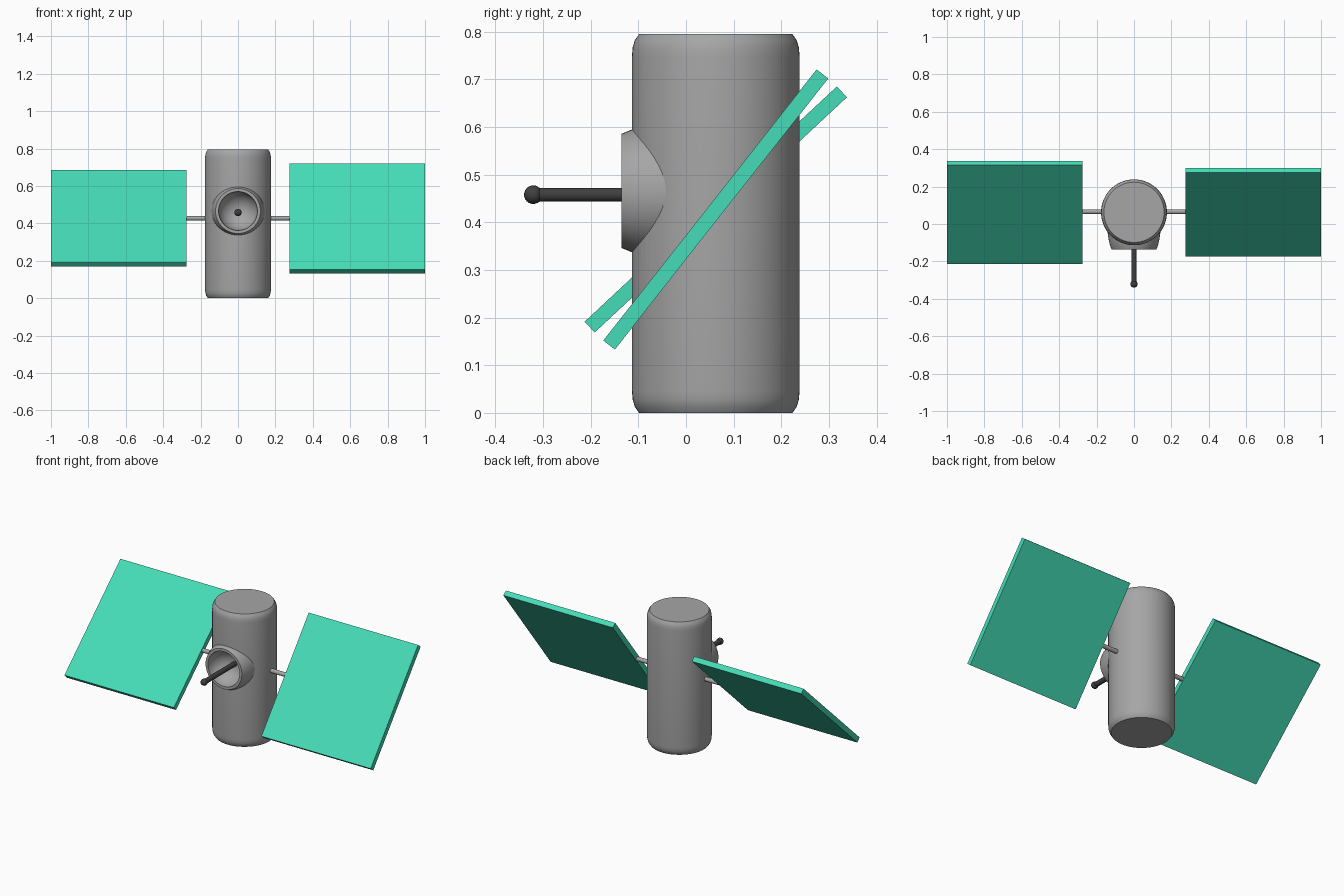
import bpy, bmesh, math
from mathutils import Matrix, Vector

if "Cube" in bpy.data.objects:
    bpy.data.objects.remove(bpy.data.objects["Cube"])

CY, CZ = 0.0625, 0.427      # body axis and panel pivot height


def material(name, rgb):
    m = bpy.data.materials.new(name)
    m.diffuse_color = (*rgb, 1)
    m.use_nodes = True
    m.node_tree.nodes["Principled BSDF"].inputs["Base Color"].default_value = m.diffuse_color
    return m


GREY = material("metal grey", (0.38, 0.38, 0.38))
DARK = material("dark grey", (0.05, 0.05, 0.05))
TEAL = material("panel teal", (0.06, 0.72, 0.48))


def finish(bm, name, mat, smooth=True):
    bmesh.ops.recalc_face_normals(bm, faces=bm.faces)
    me = bpy.data.meshes.new(name)
    bm.to_mesh(me)
    bm.free()
    me.materials.append(mat)
    ob = bpy.data.objects.new(name, me)
    bpy.context.collection.objects.link(ob)
    if smooth:
        shade(ob)
    return ob


def shade(ob):
    bpy.ops.object.select_all(action='DESELECT')
    ob.select_set(True)
    bpy.context.view_layer.objects.active = ob
    bpy.ops.object.shade_smooth_by_angle(angle=math.radians(35))


def lathe(name, profile, matrix, mat, sides=48):
    """Revolve (radius, height) points about z, then place with matrix."""
    bm = bmesh.new()
    rings = []
    for r, h in profile:
        if r == 0:
            rings.append([bm.verts.new((0, 0, h))] * sides)
        else:
            rings.append([bm.verts.new((r * math.cos(2 * math.pi * i / sides),
                                        r * math.sin(2 * math.pi * i / sides), h))
                          for i in range(sides)])
    for a, b in zip(rings, rings[1:]):
        for i in range(sides):
            j = (i + 1) % sides
            bm.faces.new(list(dict.fromkeys((a[i], a[j], b[j], b[i]))))
    bm.transform(matrix)
    return finish(bm, name, mat)


# Frame whose local z points to the front (-y)
def facing_front(z):
    return Matrix.Translation((0, 0, z)) @ Matrix.Rotation(math.pi / 2, 4, 'X')


# Body with rounded rims
half = [(0, 0), (0.161, 0), (0.17, 0.013), (0.1745, 0.028), (0.176, 0.047)]
top = 0.795
body = lathe("body", half + [(r, top - h) for r, h in reversed(half)],
             Matrix.Translation((0, CY, 0)), GREY, 64)

# Hollow in the body for the dish
cutter = lathe("dish_cutter", [(0, 0.015), (0.112, 0.015), (0.112, 0.3), (0, 0.3)],
               facing_front(0.466), GREY)
mod = body.modifiers.new("hollow", 'BOOLEAN')
mod.operation, mod.solver, mod.object = 'DIFFERENCE', 'EXACT', cutter
bpy.context.view_layer.objects.active = body
bpy.ops.object.modifier_apply(modifier=mod.name)
bpy.data.objects.remove(cutter)
shade(body)

# Dish: flared outside and a concave bowl
bowl = [(0.104 * math.sin(a), 0.135 - 0.104 * math.cos(a))
        for a in (math.pi / 2 * i / 10 for i in range(11))]
bowl[0] = (0, bowl[0][1])
lathe("dish", bowl + [(0.12, 0.135), (0.129, 0.113), (0.137, 0.075), (0.141, 0.045),
                      (0.143, 0.01), (0, 0.01)], facing_front(0.466), GREY)

# Antenna rod and ball tip
lathe("antenna_rod", [(0, 0.025), (0.0145, 0.025), (0.0145, 0.32), (0, 0.32)],
      facing_front(0.458), DARK, 24)
bm = bmesh.new()
bmesh.ops.create_uvsphere(bm, u_segments=24, v_segments=12, radius=0.0195)
bm.transform(Matrix.Translation((0, -0.3205, 0.458)))
finish(bm, "antenna_tip", DARK)

# Arms and tilted solar panels, each side with its own tilt
for side, word, tilt in ((1, "right", 51.8), (-1, "left", 43.0)):
    turn = Matrix.Rotation(side * math.pi / 2, 4, 'Y')
    lathe(word + "_arm", [(0, 0.15), (0.0125, 0.15), (0.0125, 0.285), (0, 0.285)],
          Matrix.Translation((0, CY + 0.003, CZ)) @ turn, GREY, 24)
    bm = bmesh.new()
    bmesh.ops.create_cube(bm, size=1)
    bmesh.ops.scale(bm, vec=Vector((0.724, 0.724, 0.031)), verts=bm.verts)
    bm.transform(Matrix.Translation((side * 0.638, CY, CZ))
                 @ Matrix.Rotation(math.radians(tilt), 4, 'X'))
    finish(bm, word + "_solar_panel", TEAL, smooth=False)
